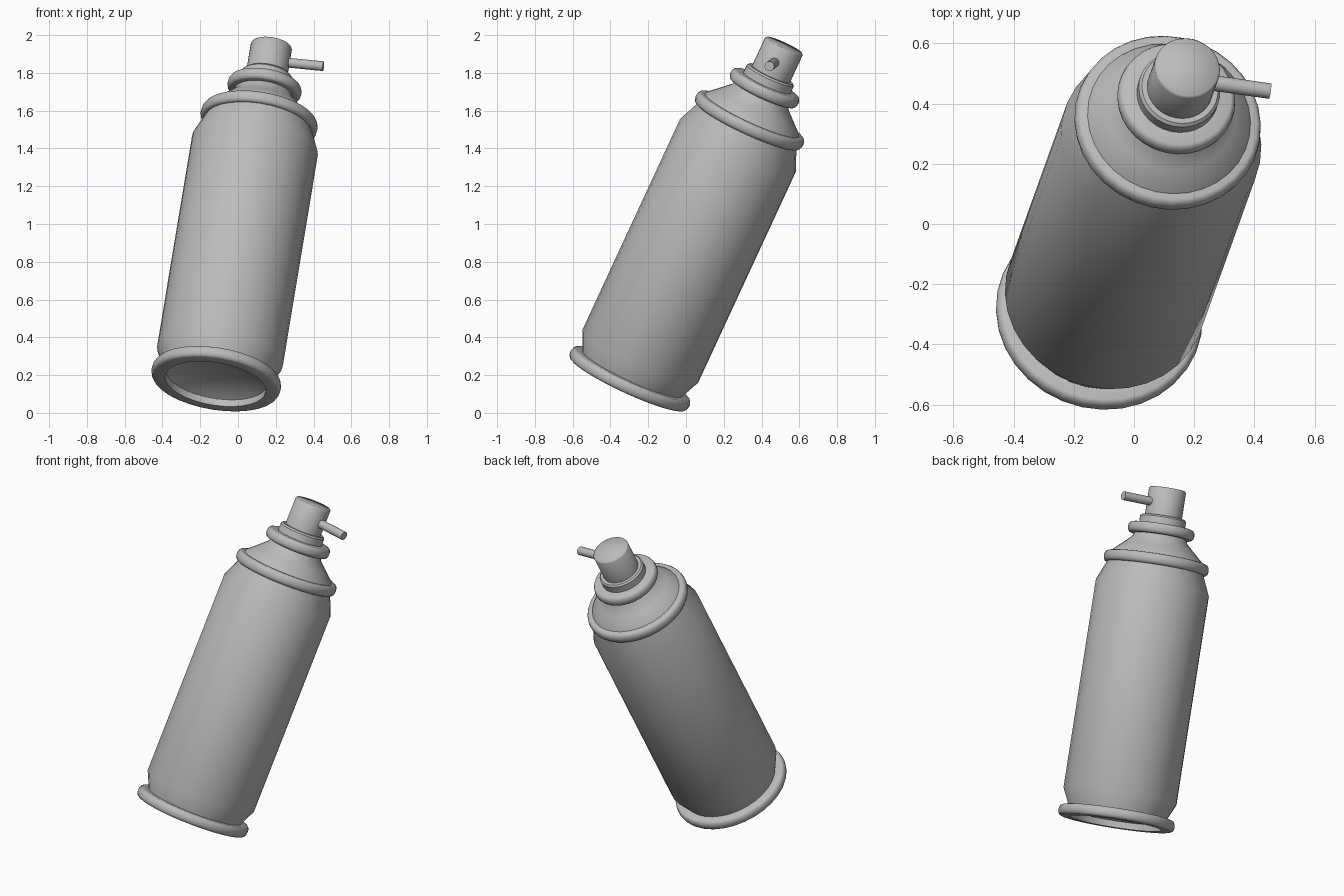
import bpy, bmesh, math
from mathutils import Matrix, Vector

cube = bpy.data.objects.get("Cube")
if cube:
    bpy.data.objects.remove(cube, do_unlink=True)

# Single grey finish
grey = bpy.data.materials.new("grey_metal")
grey.use_nodes = True
GREY = (0.5, 0.5, 0.5, 1)
grey.diffuse_color = GREY
grey.node_tree.nodes["Principled BSDF"].inputs["Base Color"].default_value = GREY

# The can leans: its own axis runs from the base centre along AXIS
AXIS = Vector((0.149, 0.4155, 0.897)).normalized()
BASE = Vector((-0.12, -0.31, 0.153))


def placed(origin, direction):
    turn = Vector((0, 0, 1)).rotation_difference(direction)
    return Matrix.Translation(origin) @ turn.to_matrix().to_4x4()


CAN = placed(BASE, AXIS)


def lathe(name, profile, matrix=CAN, sides=32, angle=40):
    """Spin (radius, height) points around the part's own axis."""
    bm = bmesh.new()
    verts = [bm.verts.new((r, 0, h)) for r, h in profile]
    edges = [bm.edges.new(pair) for pair in zip(verts, verts[1:])]
    bmesh.ops.spin(bm, geom=verts + edges, axis=(0, 0, 1), cent=(0, 0, 0),
                   angle=math.tau, steps=sides, use_duplicate=False)
    bmesh.ops.remove_doubles(bm, verts=bm.verts, dist=0.0005)
    bmesh.ops.dissolve_degenerate(bm, edges=bm.edges, dist=0.0001)
    bmesh.ops.recalc_face_normals(bm, faces=bm.faces)
    bm.transform(matrix)
    mesh = bpy.data.meshes.new(name)
    bm.to_mesh(mesh)
    bm.free()
    mesh.materials.append(grey)
    obj = bpy.data.objects.new(name, mesh)
    bpy.context.collection.objects.link(obj)
    bpy.ops.object.select_all(action='DESELECT')
    obj.select_set(True)
    bpy.context.view_layer.objects.active = obj
    bpy.ops.object.shade_smooth_by_angle(angle=math.radians(angle))
    return obj


def rim(name, inner, outer, low, high):
    """Rounded band around the can."""
    depth = (high - low) / 2
    mid = (low + high) / 2
    curve = [(outer - depth * 0.6 * (1 - math.cos(a)), mid + depth * math.sin(a))
             for a in (math.radians(-90 + 30 * i) for i in range(7))]
    lathe(name, [(inner, low)] + curve + [(inner, high), (inner, low)], angle=60)


# Can body with tapered ends, and the conical shoulder and neck
lathe("can_body", [(0.285, 0.04), (0.29, 0.06), (0.337, 0.163),
                   (0.337, 1.408), (0.285, 1.53), (0.28, 1.56)])
lathe("shoulder_cone", [(0.285, 1.565), (0.27, 1.595), (0.215, 1.645),
                        (0.165, 1.692), (0.15, 1.73)])

# Hollow underside
lathe("base_dome", [(0.325, 0.003), (0.29, 0.03), (0.2, 0.07), (0.1, 0.09), (0, 0.095)])

# Crimped rims
rim("base_rim", 0.27, 0.347, 0, 0.062)
rim("shoulder_rim", 0.25, 0.313, 1.523, 1.587)
rim("neck_rim", 0.1, 0.198, 1.715, 1.777)

# Valve collar
lathe("valve_collar", [(0, 1.76), (0.137, 1.76), (0.137, 1.82), (0.128, 1.83), (0, 1.83)])

# Spray button, softly shaded across its top
lathe("spray_button", [(0.11, 1.82), (0.11, 1.99), (0.104, 1.998), (0, 2.003)], angle=180)

# Thin spout leaving the button square to the can's axis
spout_dir = Vector((1, -0.143, -0.1)).normalized()
lathe("spout", [(0, 0.05), (0.026, 0.05), (0.026, 0.292), (0, 0.292)],
      placed(BASE + AXIS * 1.907, spout_dir), sides=16)
